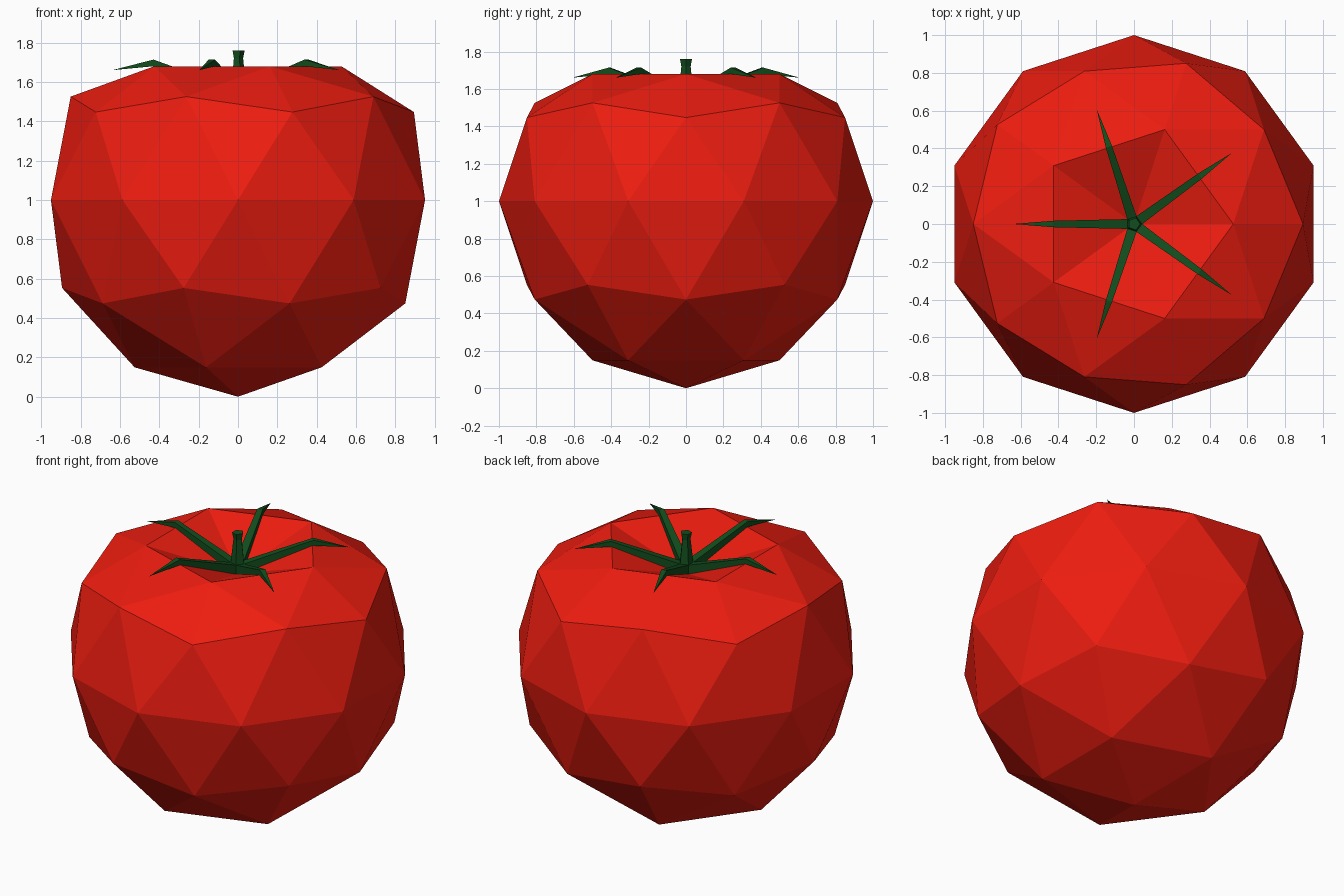
import bpy, bmesh
from math import pi
from mathutils import Matrix, Vector

if "Cube" in bpy.data.objects:
    bpy.data.objects.remove(bpy.data.objects["Cube"])


def finish(bm, name, color):
    bmesh.ops.recalc_face_normals(bm, faces=bm.faces[:])
    mesh = bpy.data.meshes.new(name)
    bm.to_mesh(mesh)
    bm.free()
    obj = bpy.data.objects.new(name, mesh)
    bpy.context.collection.objects.link(obj)
    mat = bpy.data.materials.new(name + "_color")
    mat.diffuse_color = color
    mat.use_nodes = True
    mat.node_tree.nodes["Principled BSDF"].inputs["Base Color"].default_value = mat.diffuse_color
    mesh.materials.append(mat)
    return obj


RED = (0.85, 0.012, 0.005, 1)
GREEN = (0.006, 0.075, 0.012, 1)

# Fruit: low-poly icosphere with a flattened top and a dent for the stem
bm = bmesh.new()
bmesh.ops.create_icosphere(bm, subdivisions=2, radius=1,
                           matrix=Matrix.Translation((0, 0, 1)))
for v in bm.verts:
    if v.co.z > 1.95:
        v.co.z = 1.5
    elif v.co.z > 1.8:
        v.co.z = 1.68
finish(bm, "fruit_body", RED)

# Stem: tapered five-sided stub, corners between the leaves
bm = bmesh.new()
rings = []
for r, z in ((0.042, 1.49), (0.042, 1.57), (0.026, 1.72), (0.034, 1.76)):
    rings.append([bm.verts.new(Matrix.Rotation(k * 2 * pi / 5, 3, 'Z') @ Vector((r, 0, z)))
                  for k in range(5)])
for a, b in zip(rings, rings[1:]):
    for k in range(5):
        n = (k + 1) % 5
        bm.faces.new((a[k], a[n], b[n], b[k]))
bm.faces.new(rings[0])
bm.faces.new(rings[-1])
finish(bm, "stem", GREEN)

# Leaves: five narrow arms that climb out of the dent, bend and taper to a tip
bm = bmesh.new()
sections = ((0.03, 0.026, 1.505, 1.57), (0.43, 0.017, 1.68, 1.714))
for k in range(5):
    rot = Matrix.Rotation((k + 0.5) * 2 * pi / 5, 3, 'Z')
    loops = [[bm.verts.new(rot @ Vector(p)) for p in
              ((r, -w, lo), (r, w, lo), (r, w, hi), (r, -w, hi))]
             for r, w, lo, hi in sections]
    tip = bm.verts.new(rot @ Vector((0.64, 0, 1.66)))
    a, b = loops
    bm.faces.new(a)
    for i in range(4):
        n = (i + 1) % 4
        bm.faces.new((a[i], a[n], b[n], b[i]))
        bm.faces.new((b[i], b[n], tip))
finish(bm, "leaves", GREEN)
